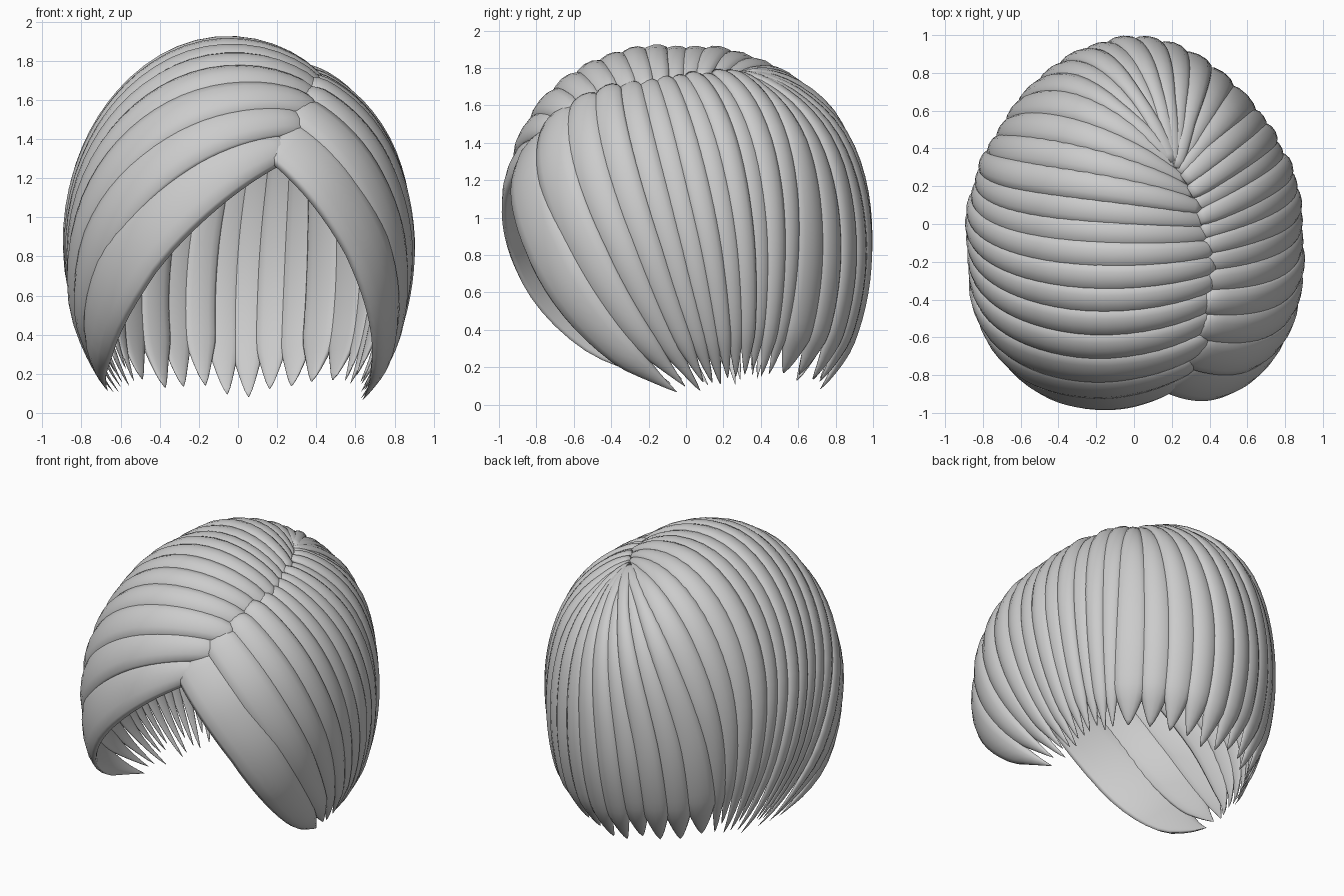
import bpy, bmesh, math, random
from mathutils import Vector

random.seed(4)
if "Cube" in bpy.data.objects:
    bpy.data.objects.remove(bpy.data.objects["Cube"], do_unlink=True)

hair = bpy.data.materials.new("hair grey")
hair.use_nodes = True
hair.diffuse_color = (0.6, 0.6, 0.6, 1)
hair.node_tree.nodes["Principled BSDF"].inputs["Base Color"].default_value = (0.6, 0.6, 0.6, 1)

CENTRE = Vector((0, 0, 0.85))
STEPS, SIDES = 30, 12


def radii(z):
    return Vector((0.91, 1.0, 1.1 if z > 0 else 1.22))


def unit(p):
    """Direction of a point in the space where the head is a unit ball."""
    d = Vector(p) - CENTRE
    r = radii(d.z)
    return Vector((d.x / r.x, d.y / r.y, d.z / r.z)).normalized()


def blend(a, b, c, t):
    """Quadratic through a, b, c at t = 0, 0.5, 1."""
    return a * (1 - t) * (1 - 2 * t) + b * 4 * t * (1 - t) + c * t * (2 * t - 1)


def surface(d, scale=1.0):
    r = radii(d.z)
    if d.y < 0:                      # fuller around the face
        scale *= 1 + (0.26 + 0.12 * max(0, d.x)) * d.y ** 2 * (1 - d.y ** 2)
    else:                            # slimmer back corners, fuller crown
        scale *= 1 - 0.2 * (d.x * d.y) ** 2 + 0.2 * (d.y * max(0, d.z)) ** 2
    return CENTRE + Vector((d.x * r.x, d.y * r.y, d.z * r.z)) * scale


def flow(keys, u, t):
    """Point on the hair shell: u runs across strands, t from root to tip."""
    r, m, tip = (blend(*col, u) for col in zip(*keys))
    d = blend(r.normalized(), m.normalized(), tip.normalized(), t).normalized()
    dip = 0.05 * max(0, 1 - t / 0.3) ** 2   # shell sinks toward the parting
    return surface(d, 1 - dip), d


def strand(name, keys, u0, u1, height, length, overlap):
    bm = bmesh.new()
    rings = []
    um = (u0 + u1) / 2
    for i in range(STEPS + 1):
        s = i / STEPS
        s = s * 0.5 + 0.5 * (0.5 - 0.5 * math.cos(math.pi * s))
        t = s * length
        p, d = flow(keys, um, t)
        ahead, behind = flow(keys, um, t + 0.01)[0], flow(keys, um, t - 0.01)[0]
        tangent = (ahead - behind).normalized()
        r = radii(d.z)
        normal = Vector((d.x / r.x, d.y / r.y, d.z / r.z))
        normal = (normal - tangent * normal.dot(tangent)).normalized()
        side = tangent.cross(normal)
        span = flow(keys, u1, t)[0] - flow(keys, u0, t)[0]
        wide = max(abs(span.dot(side)) / 2 * overlap, 0.04)
        root = math.sin(math.pi / 2 * min(1, (s + 0.04) / 0.08))
        point = min(1, (1 - s) / 0.13 + 0.01) ** 0.7
        w = wide * root * point
        h = min(height, wide * 0.6) * root * point
        mid = p - normal * height
        ring = []
        for k in range(SIDES):
            a = 2 * math.pi * k / SIDES
            lift = math.sin(a) * h * (1 if math.sin(a) > 0 else 0.4)
            ring.append(bm.verts.new(mid + side * math.cos(a) * w + normal * lift))
        rings.append(ring)
    for a, b in zip(rings, rings[1:]):
        for k in range(SIDES):
            n = (k + 1) % SIDES
            bm.faces.new((a[k], a[n], b[n], b[k]))
    bm.faces.new(rings[0])
    bm.faces.new(rings[-1])
    bmesh.ops.recalc_face_normals(bm, faces=bm.faces)
    mesh = bpy.data.meshes.new(name)
    bm.to_mesh(mesh)
    bm.free()
    mesh.materials.append(hair)
    mesh.shade_smooth()
    ob = bpy.data.objects.new(name, mesh)
    bpy.context.collection.objects.link(ob)


def lock_group(name, count, power, points, height, overlap):
    keys = [[unit(p) for p in row] for row in points]
    for i in range(count):
        u0, u1 = (i / count) ** power, ((i + 1) / count) ** power
        strand(f"{name}_{i + 1}", keys, u0, u1, height + random.uniform(-0.01, 0.01),
               random.uniform(0.975, 1.015), overlap)


# Each row is root, middle and tip of one guide lock
left_end = [(0.25, 0.27, 1.8), (0.66, 0.62, 0.95), (0.6, 0.52, 0.1)]
right_end = [(0.23, 0.34, 1.8), (-0.58, 0.7, 1.05), (-0.6, 0.52, 0.1)]

# Long sweep over the crown to the right
lock_group("right_sweep_lock", 14, 0.9, [
    [(0.25, -0.93, 1.35), (-0.33, -0.92, 0.88), (-0.74, -0.06, -0.01)],
    [(0.46, -0.22, 1.7), (-0.62, -0.18, 1.45), (-0.71, 0.24, 0.09)],
    right_end], 0.055, 1.3)

# Shorter side to the left of the parting
lock_group("left_side_lock", 12, 0.85, [
    [(0.17, -0.93, 1.37), (0.54, -0.81, 0.86), (0.73, -0.04, -0.1)],
    [(0.36, -0.22, 1.7), (0.88, -0.02, 0.95), (0.71, 0.19, 0.07)],
    left_end], 0.05, 1.3)

# Fan of locks down the back
lock_group("back_lock", 10, 1.0, [
    left_end,
    [(0.22, 0.32, 1.8), (0.02, 0.98, 0.97), (0, 0.74, 0.09)],
    right_end], 0.05, 1.25)
